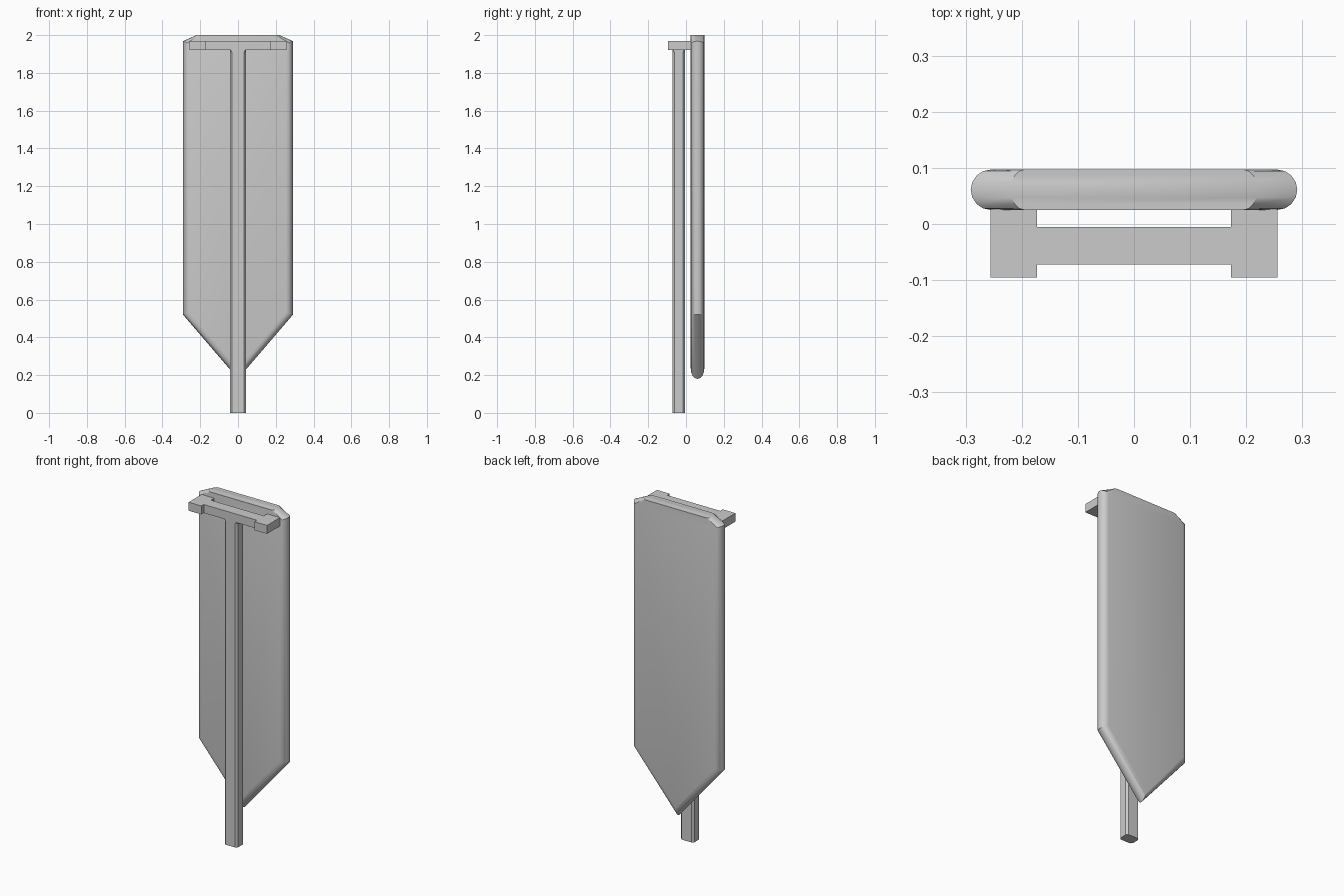
import bpy, math

if "Cube" in bpy.data.objects:
    bpy.data.objects.remove(bpy.data.objects["Cube"])


def mirrored(half):
    """Close a right-hand half outline (top to bottom) across x = 0."""
    left = [(-x, v) for x, v in reversed(half) if abs(x) > 1e-6]
    return half + left


def loft(name, rings, smooth=False):
    """Skin equal-sized rings of 3D points and cap both ends."""
    n = len(rings[0])
    verts = [p for ring in rings for p in ring]
    faces = [(a * n + i, a * n + (i + 1) % n, (a + 1) * n + (i + 1) % n, (a + 1) * n + i)
             for a in range(len(rings) - 1) for i in range(n)]
    faces.append(tuple(reversed(range(n))))
    faces.append(tuple(range(len(verts) - n, len(verts))))
    mesh = bpy.data.meshes.new(name)
    mesh.from_pydata(verts, [], faces)
    obj = bpy.data.objects.new(name, mesh)
    bpy.context.collection.objects.link(obj)
    bpy.ops.object.select_all(action='DESELECT')
    obj.select_set(True)
    bpy.context.view_layer.objects.active = obj
    bpy.ops.object.mode_set(mode='EDIT')
    bpy.ops.mesh.select_all(action='SELECT')
    bpy.ops.mesh.normals_make_consistent(inside=False)
    bpy.ops.object.mode_set(mode='OBJECT')
    if smooth:
        bpy.ops.object.shade_smooth_by_angle(angle=math.radians(30))
    return obj


# Hanging panel: pointed outline with rounded sides and a flat top
outer = mirrored([(0.22, 2.0), (0.291, 1.968), (0.291, 0.52), (0, 0.18)])
inner = mirrored([(0.195, 2.0), (0.255, 1.952), (0.255, 0.534), (0, 0.2355)])
RADIUS, CENTRE, STEPS = 0.036, 0.061, 8
rings = []
for s in range(STEPS + 1):
    t = -math.pi / 2 + math.pi * s / STEPS
    f = math.cos(t)
    rings.append([(xi + (xo - xi) * f, CENTRE + RADIUS * math.sin(t), zi + (zo - zi) * f)
                  for (xo, zo), (xi, zi) in zip(outer, inner)])
loft("panel", rings, smooth=True)


# Post: chamfered square bar whose chamfers run out under the crossbar
def post_ring(z, c, w=0.043, y0=-0.072, y1=-0.006):
    half = [(w - c, y1), (w, y1 - c), (w, y0 + c), (w - c, y0)]
    return [(x, y, z) for x, y in mirrored(half)]


loft("post", [post_ring(0, 0.011), post_ring(1.908, 0.011), post_ring(1.93, 0.001)])

# Crossbar: thin beam with wide end blocks that clasp the panel
bar = mirrored([(0.173, -0.005), (0.173, 0.027), (0.256, 0.027),
                (0.256, -0.095), (0.173, -0.095), (0.173, -0.072)])
loft("crossbar", [[(x, y, z) for x, y in bar] for z in (1.92, 1.97)])
